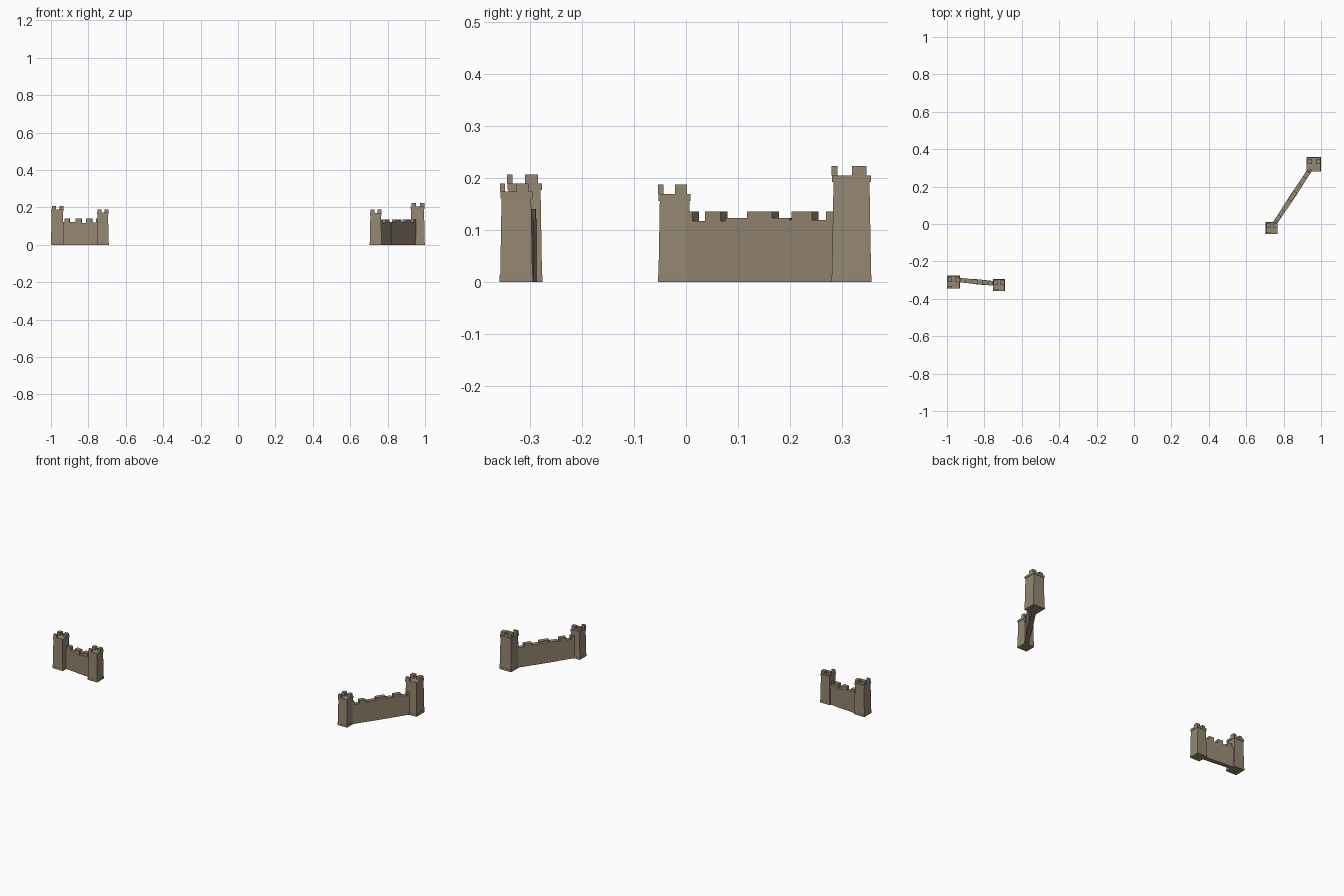
import bpy, bmesh, math
from mathutils import Matrix, Vector

if "Cube" in bpy.data.objects:
    bpy.data.objects.remove(bpy.data.objects["Cube"])

stone = bpy.data.materials.new("weathered stone")
stone.diffuse_color = (0.30, 0.24, 0.165, 1)
stone.use_nodes = True
stone.node_tree.nodes["Principled BSDF"].inputs["Base Color"].default_value = stone.diffuse_color


def frustum(bm, x0, x1, y0, y1, z0, z1, inset=0.0):
    """Box whose top face may be drawn in on every side."""
    lo = [(x0, y0), (x1, y0), (x1, y1), (x0, y1)]
    i = inset
    hi = [(x0 + i, y0 + i), (x1 - i, y0 + i), (x1 - i, y1 - i), (x0 + i, y1 - i)]
    a = [bm.verts.new((x, y, z0)) for x, y in lo]
    b = [bm.verts.new((x, y, z1)) for x, y in hi]
    bm.faces.new(a[::-1])
    bm.faces.new(b)
    for k in range(4):
        n = (k + 1) % 4
        bm.faces.new((a[k], a[n], b[n], b[k]))


def finish(bm, name, matrix):
    bm.transform(matrix)
    me = bpy.data.meshes.new(name)
    bm.to_mesh(me)
    bm.free()
    me.materials.append(stone)
    ob = bpy.data.objects.new(name, me)
    bpy.context.collection.objects.link(ob)
    return ob


def tower(name, cx, cy, h, top, merlon_top):
    bm = bmesh.new()
    # plinth, tapering shaft, cornice
    frustum(bm, -h, h, -h, h, 0, 0.0135)
    frustum(bm, -h * .97, h * .97, -h * .97, h * .97, 0.0135, top - 0.013, h * .08)
    c = h * .96
    frustum(bm, -c, c, -c, c, top - 0.013, top)
    # three surviving merlons
    for x0, x1, y0, y1 in ((-.85, -.22, -.99, -.68),
                           (.32, .97, .02, .74),
                           (-.85, -.22, .02, .74)):
        frustum(bm, x0 * h, x1 * h, y0 * h, y1 * h, top, merlon_top)
    finish(bm, name, Matrix.Translation((cx, cy, 0)))


def wall(name, p, q, segments, merlons, merlon_top, thick):
    """Segments are (start, end, height, extra half thickness), merlons (start, end)."""
    p, q = Vector(p), Vector(q)
    d = q - p
    length = d.length
    bm = bmesh.new()
    for s, e, z, extra in segments:
        t = thick / 2 + extra
        frustum(bm, s * length, e * length, -t, t, 0, z)
    # battlements
    for s, e in merlons:
        t = thick / 2
        z = min(g[2] for g in segments) - 0.002
        frustum(bm, s * length, e * length, -t, t, z, merlon_top)
    angle = math.atan2(d.y, d.x)
    finish(bm, name, Matrix.Translation((p.x, p.y, 0)) @ Matrix.Rotation(angle, 4, 'Z'))


# left ruin
tower("left_outer_tower", -0.966, -0.311, 0.0345, 0.190, 0.207)
tower("left_inner_tower", -0.723, -0.327, 0.032, 0.174, 0.190)
wall("left_wall", (-0.966, -0.297), (-0.723, -0.320),
     [(0, .44, .121, 0), (.44, .72, .116, .0015), (.72, 1, .119, .0005)],
     [(.16, .27), (.40, .54), (.64, .77), (.86, .95)], 0.140, 0.024)

# right ruin
tower("right_inner_tower", 0.736, -0.022, 0.032, 0.169, 0.188)
tower("right_outer_tower", 0.960, 0.319, 0.039, 0.205, 0.223)
wall("right_wall", (0.736, -0.022), (0.960, 0.319),
     [(0, .31, .117, 0), (.31, .67, .123, .0015), (.67, 1, .119, .0005)],
     [(.06, .12), (.19, .28), (.43, .57), (.68, .795), (.875, .92)], 0.136, 0.024)
